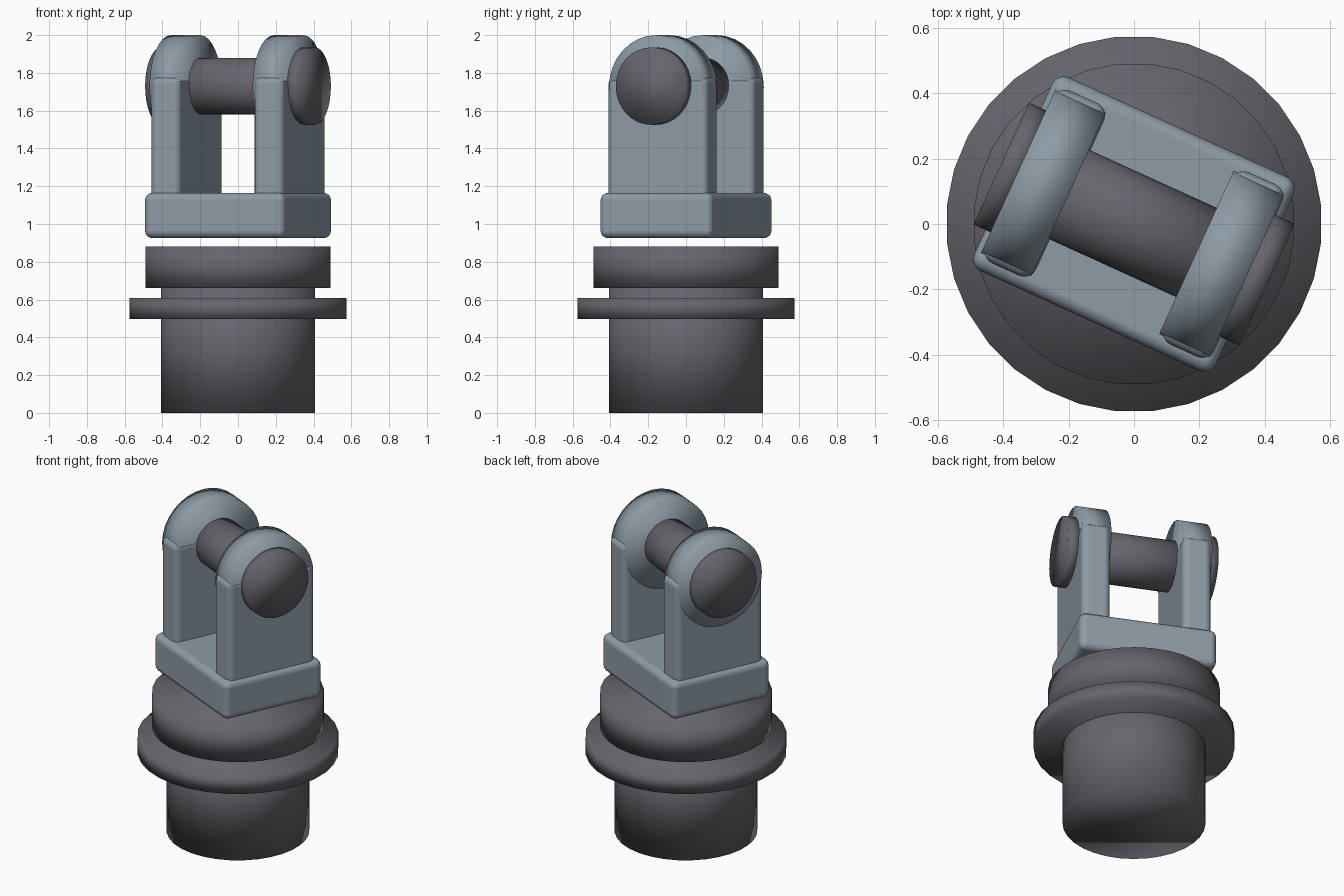
import bpy
import math
from mathutils import Matrix

if "Cube" in bpy.data.objects:
    bpy.data.objects.remove(bpy.data.objects["Cube"], do_unlink=True)

SIDES = 32
TURN = Matrix.Rotation(math.radians(-24.5), 4, 'Z')   # the fork is turned on its base
PIN_Z = 1.73


def material(name, colour):
    m = bpy.data.materials.new(name)
    m.use_nodes = True
    m.diffuse_color = colour
    m.node_tree.nodes["Principled BSDF"].inputs["Base Color"].default_value = colour
    return m


dark = material("dark steel", (0.13, 0.13, 0.15, 1))
light = material("blue grey steel", (0.27, 0.33, 0.38, 1))


def finish(name, mat):
    ob = bpy.context.object
    ob.name = name
    ob.data.materials.append(mat)
    bpy.ops.object.shade_smooth()
    return ob


def disc(name, radius, low, high):
    """Upright cylinder between two heights."""
    bpy.ops.mesh.primitive_cylinder_add(
        vertices=SIDES, radius=radius, depth=high - low,
        location=(0, 0, (low + high) / 2), rotation=(0, 0, math.pi / SIDES))
    return finish(name, dark)


def cross_cylinder(name, radius, start, end, z, mat):
    """Cylinder lying along the turned pin axis."""
    bpy.ops.mesh.primitive_cylinder_add(vertices=SIDES, radius=radius, depth=end - start)
    ob = finish(name, mat)
    ob.matrix_world = (TURN @ Matrix.Translation(((start + end) / 2, 0, z))
                       @ Matrix.Rotation(math.pi / 2, 4, 'Y'))
    return ob


def block(name, centre, size, bevel):
    """Rounded box turned with the fork."""
    bpy.ops.mesh.primitive_cube_add(size=1)
    ob = finish(name, light)
    ob.data.transform(Matrix.Diagonal((*size, 1)))
    ob.matrix_world = TURN @ Matrix.Translation(centre)
    mod = ob.modifiers.new("rounded edges", 'BEVEL')
    mod.width = bevel
    mod.segments = 4
    mod.harden_normals = True
    return ob


# Round base
disc("stem", 0.41, 0, 0.67)
disc("flange", 0.576, 0.497, 0.607)
disc("collar", 0.493, 0.66, 0.88)

# Fork
block("fork_plate", (0, 0, 1.045), (0.814, 0.652, 0.24), 0.04)
for side, name in ((-1, "right"), (1, "left")):
    middle = side * 0.3
    block(name + "_leg", (middle, 0, 1.45), (0.17, 0.58, 0.66), 0.04)
    cross_cylinder(name + "_leg_eye", 0.275, middle - 0.09, middle + 0.08, 1.725, light)
    ends = sorted((side * 0.37, side * 0.447))
    cross_cylinder(name + "_pin_head", 0.205, *ends, PIN_Z, dark)

# Pin through both eyes
cross_cylinder("pin", 0.15, -0.4, 0.4, PIN_Z, dark)
